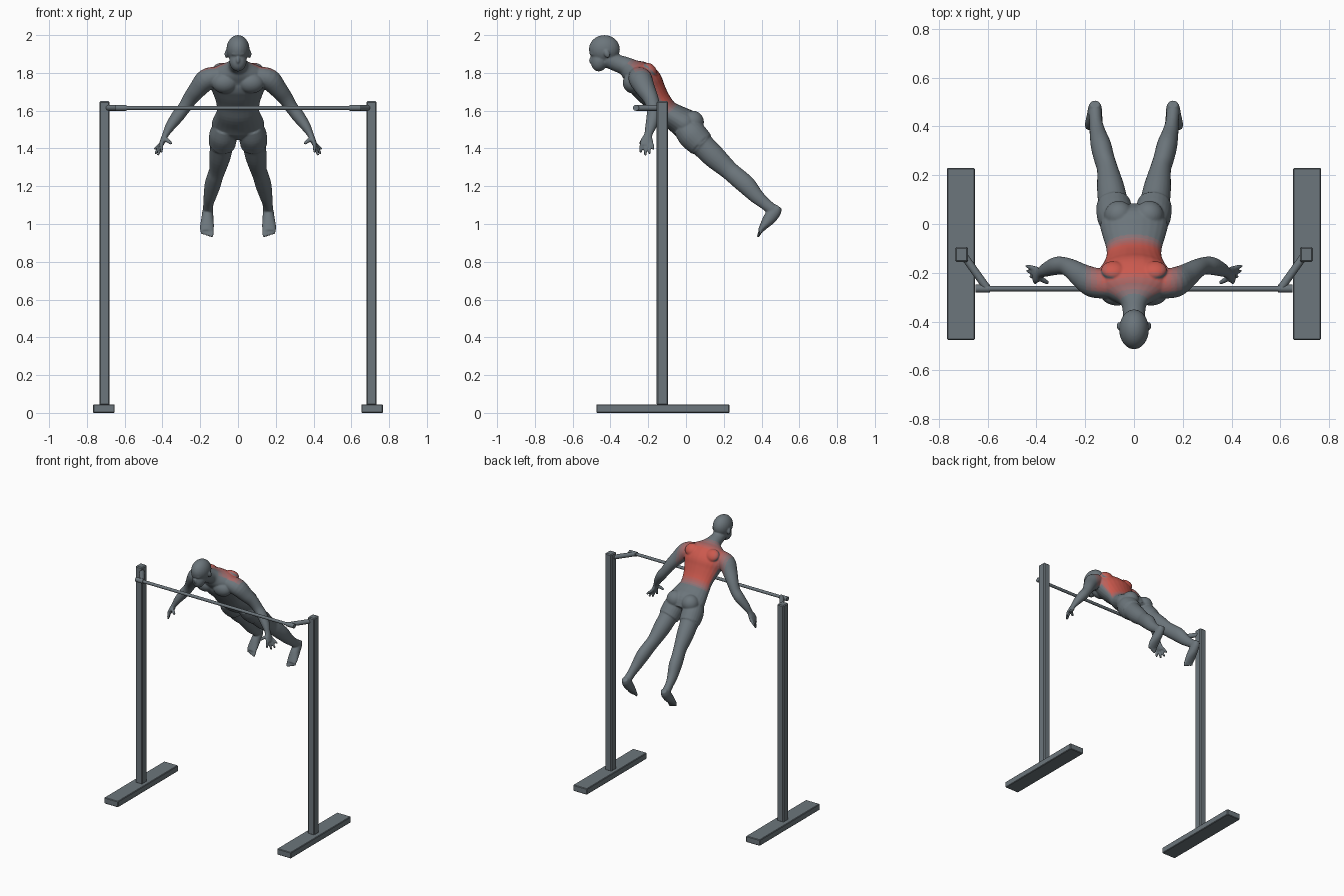
import bpy
import bmesh
import math
from mathutils import Vector, Matrix

cube = bpy.data.objects.get("Cube")
if cube:
    bpy.data.objects.remove(cube)


def make_material(name, colour):
    mat = bpy.data.materials.new(name)
    mat.use_nodes = True
    mat.diffuse_color = (*colour, 1)
    for node in mat.node_tree.nodes:
        if node.type == 'BSDF_PRINCIPLED':
            node.inputs["Base Color"].default_value = (*colour, 1)
    return mat


# Grey for everything, plus steps towards the highlighted back muscle red
GREY = Vector((.15, .18, .2))
RED = Vector((.6, .1, .075))
grey = make_material("slate grey", GREY)
SHADES = ["faint red grey", "pale red grey", "dusty red", "soft red", "muscle red"]
shades = [make_material(n, GREY.lerp(RED, (i + 1) / len(SHADES))) for i, n in enumerate(SHADES)]


def make_object(name, bm, bevel=0):
    mesh = bpy.data.meshes.new(name)
    bmesh.ops.recalc_face_normals(bm, faces=bm.faces)
    bm.to_mesh(mesh)
    bm.free()
    obj = bpy.data.objects.new(name, mesh)
    bpy.context.collection.objects.link(obj)
    mesh.materials.append(grey)
    if bevel:
        mod = obj.modifiers.new("bevel", 'BEVEL')
        mod.width = bevel
        mod.segments = 1
    return obj


def box(name, low, high, bevel):
    low, high = Vector(low), Vector(high)
    bm = bmesh.new()
    bmesh.ops.create_cube(bm, size=1)
    for v in bm.verts:
        v.co = (low + high) / 2 + v.co * (high - low)
    return make_object(name, bm, bevel)


def rod(name, start, end, radius, sides=16):
    start, end = Vector(start), Vector(end)
    axis = end - start
    turn = axis.to_track_quat('Z', 'Y').to_matrix().to_4x4()
    bm = bmesh.new()
    bmesh.ops.create_cone(bm, cap_ends=True, segments=sides, radius1=radius, radius2=radius,
                          depth=axis.length, matrix=Matrix.Translation((start + end) / 2) @ turn)
    for f in bm.faces:
        f.smooth = len(f.verts) == 4
    return make_object(name, bm)


# Pull-up stand
for side, s in (("left", 1), ("right", -1)):
    box(side + "_base", (s * .71 - .057, -.475, 0), (s * .71 + .057, .23, .045), .004)
    box(side + "_post", (s * .707 - .027, -.155, .04), (s * .707 + .027, -.095, 1.65), .006)
    rod(side + "_bracket", (s * .705, -.12, 1.615), (s * .605, -.26, 1.615), .016)
    rod(side + "_collar", (s * .59, -.265, 1.615), (s * .65, -.265, 1.615), .016)
rod("pull_up_bar", (-.65, -.265, 1.615), (.65, -.265, 1.615), .011)


# Body helpers: smooth lofts through oval rings (x, y, z, half width, half depth)
def smooth_rings(rings, steps=4):
    pts = [Vector(r) for r in rings]
    out = []
    for i in range(len(pts) - 1):
        a, b, c, d = pts[max(i - 1, 0)], pts[i], pts[i + 1], pts[min(i + 2, len(pts) - 1)]
        for k in range(steps):
            t = k / steps
            out.append(b + (c - a) * (t / 2) + (a * 2 - b * 5 + c * 4 - d) * (t * t / 2)
                       + (b * 3 - a - c * 3 + d) * (t ** 3 / 2))
    return out + [pts[-1]]


def loft(bm, rings, mirror=1, ref=(1, 0, 0), sides=24):
    rings = smooth_rings(rings)
    centres = [Vector(r[:3]) for r in rings]
    loops = []
    for i, r in enumerate(rings):
        tangent = (centres[min(i + 1, len(rings) - 1)] - centres[max(i - 1, 0)]).normalized()
        across = Vector(ref)
        across = (across - tangent * across.dot(tangent)).normalized()
        depth = tangent.cross(across)
        loop = []
        for k in range(sides):
            a = math.tau * k / sides
            p = centres[i] + across * (r[3] * math.cos(a)) + depth * (r[4] * math.sin(a))
            p.x *= mirror
            loop.append(bm.verts.new(p))
        loops.append(loop)
    for lo, hi in zip(loops, loops[1:]):
        for k in range(sides):
            n = (k + 1) % sides
            bm.faces.new((lo[k], lo[n], hi[n], hi[k]))
    bm.faces.new(loops[0])
    bm.faces.new(loops[-1])


def blob(bm, centre, radii, tilt=0):
    matrix = (Matrix.Translation(centre) @ Matrix.Rotation(tilt, 4, 'X')
              @ Matrix.Diagonal((*radii, 1)))
    bmesh.ops.create_uvsphere(bm, u_segments=24, v_segments=16, radius=1, matrix=matrix)


def finger(bm, start, end, r, mirror):
    mid = [(a + b) / 2 for a, b in zip(start, end)]
    loft(bm, [(*start, r, r), (*mid, r, r), (*end, r * .7, r * .7)], mirror, (0, 1, 0), 10)


body = bmesh.new()

# Torso and neck
loft(body, [(0, -.42, 1.875, .045, .045), (0, -.36, 1.85, .046, .046),
            (0, -.32, 1.835, .06, .05), (0, -.285, 1.81, .12, .065),
            (0, -.25, 1.785, .16, .083), (0, -.215, 1.745, .155, .092),
            (0, -.185, 1.7, .135, .082), (0, -.14, 1.64, .115, .066),
            (0, -.1, 1.59, .114, .066), (0, -.045, 1.555, .13, .073),
            (0, 0, 1.525, .138, .08), (0, .04, 1.48, .11, .06)])

# Head
blob(body, (0, -.432, 1.925), (.061, .082, .075))
blob(body, (0, -.457, 1.865), (.046, .046, .058), -.25)
blob(body, (0, -.498, 1.868), (.011, .016, .02), -.3)
blob(body, (0, -.492, 1.9), (.036, .018, .011))
blob(body, (0, -.488, 1.838), (.018, .012, .01))

# Foot-end rings and limb rings on the left, mirrored to the right
ARM = [(.1, -.25, 1.785, .055, .05), (.165, -.24, 1.765, .062, .058),
       (.212, -.215, 1.715, .052, .048), (.252, -.187, 1.665, .041, .04),
       (.285, -.172, 1.615, .036, .034), (.32, -.172, 1.57, .037, .034),
       (.36, -.187, 1.515, .029, .026), (.384, -.2, 1.472, .022, .017),
       (.398, -.207, 1.44, .034, .015), (.409, -.208, 1.415, .034, .012)]
LEG = [(.07, -.01, 1.52, .06, .065), (.077, .03, 1.475, .074, .078),
       (.083, .072, 1.432, .072, .073), (.085, .082, 1.422, .07, .071),
       (.086, .087, 1.417, .062, .064), (.096, .15, 1.355, .056, .061),
       (.109, .225, 1.287, .043, .05), (.122, .268, 1.25, .042, .05),
       (.135, .32, 1.205, .042, .05), (.148, .37, 1.15, .034, .04),
       (.156, .415, 1.11, .027, .032), (.16, .46, 1.075, .027, .03)]
FOOT = [(.16, .492, 1.092, .02, .018), (.16, .475, 1.07, .028, .032),
        (.162, .443, 1.03, .032, .034), (.164, .412, .99, .037, .022),
        (.165, .392, .962, .035, .013)]
TIPS = [(.442, -.172, 1.395), (.438, -.192, 1.37), (.424, -.215, 1.363), (.406, -.24, 1.378)]

for s in (1, -1):
    loft(body, ARM, s, (0, 1, 0))
    loft(body, LEG, s)
    loft(body, FOOT, s)
    for i, tip in enumerate(TIPS):
        finger(body, (.404, -.183 - .017 * i, 1.43), tip, .0095, s)
    finger(body, (.39, -.22, 1.455), (.352, -.242, 1.425), .011, s)
    for i in range(5):
        x = .138 + .0135 * i
        tip = .931 + .004 * i
        finger(body, (x, .397, .968), (x, .38 + .003 * i, tip), .0095 - .0006 * i, s)
    blob(body, (s * .062, -.418, 1.9), (.009, .015, .022), .3)
    blob(body, (s * .07, -.284, 1.745), (.068, .05, .055), .4)
    blob(body, (s * .062, .035, 1.54), (.06, .06, .06))
    blob(body, (s * .085, -.19, 1.815), (.05, .03, .045), .75)

athlete = make_object("athlete", body)
remesh = athlete.modifiers.new("blend", 'REMESH')
remesh.mode = 'VOXEL'
remesh.voxel_size = .005
relax = athlete.modifiers.new("relax", 'SMOOTH')
relax.iterations = 4

# Keep the blended surface, then colour the back by position and direction
graph = bpy.context.evaluated_depsgraph_get()
surface = bpy.data.meshes.new_from_object(athlete.evaluated_get(graph))
athlete.modifiers.clear()
athlete.data = surface
surface.materials.clear()
for mat in [grey] + shades:
    surface.materials.append(mat)

BACK = Vector((0, .71, .7))
for face in surface.polygons:
    face.use_smooth = True
    c = face.center
    along = (c.y + .3) * .7 - (c.z - 1.82) * .71
    fade = max((abs(c.x) - .1) / .11, (.06 - along) / .1, (along - .25) / .07,
               (.55 - face.normal.dot(BACK)) / .45, 0)
    face.material_index = max(0, min(len(shades), round((1 - fade) * len(shades))))
